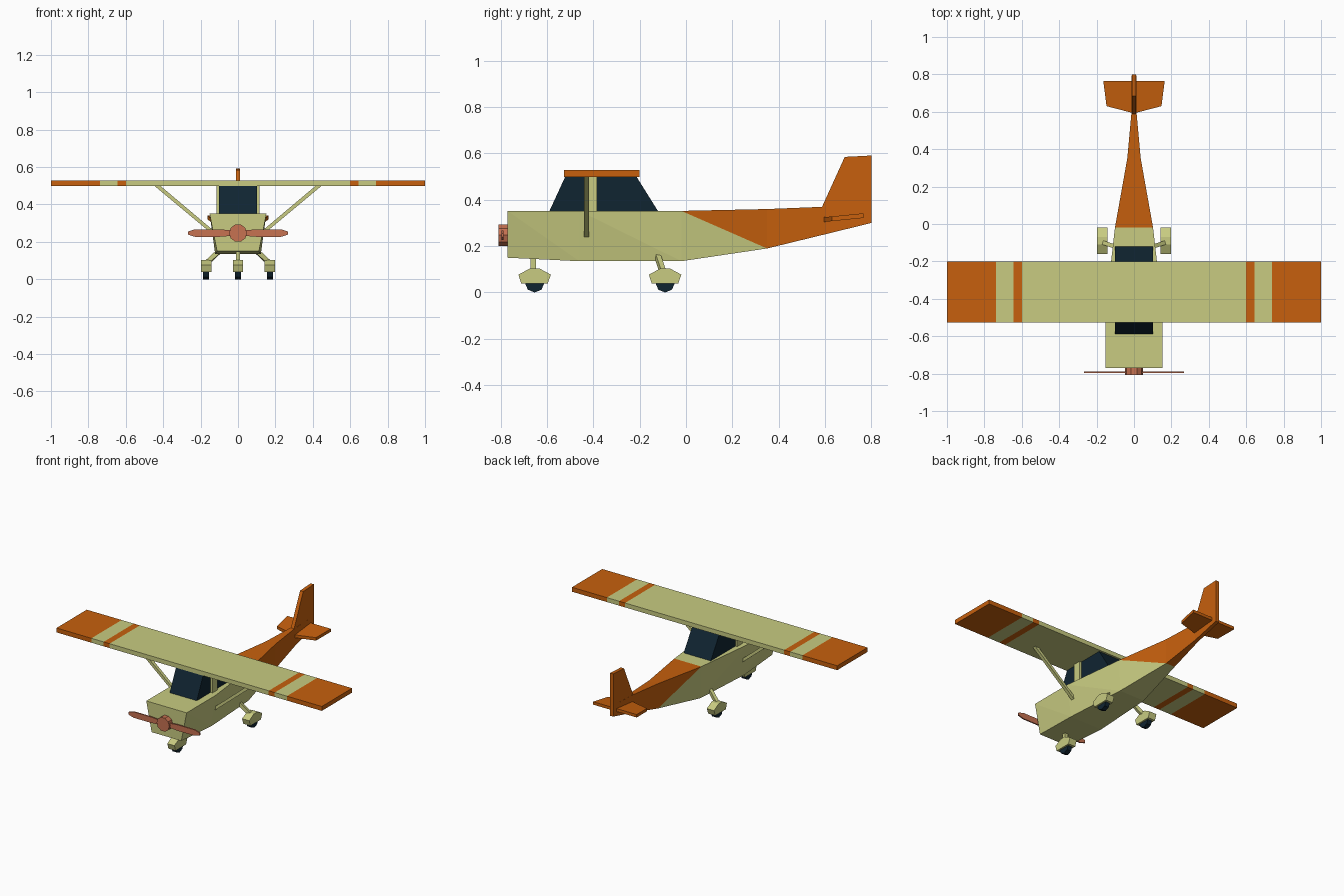
import bpy, bmesh, math
from mathutils import Vector, Matrix

if "Cube" in bpy.data.objects:
    bpy.data.objects.remove(bpy.data.objects["Cube"])


def material(name, rgb):
    m = bpy.data.materials.new(name)
    m.diffuse_color = (*rgb, 1)
    m.use_nodes = True
    m.node_tree.nodes["Principled BSDF"].inputs["Base Color"].default_value = m.diffuse_color
    return m


CREAM = material("cream paint", (0.58, 0.60, 0.22))
ORANGE = material("orange paint", (0.57, 0.117, 0.004))
NAVY = material("dark navy", (0.005, 0.018, 0.031))
COPPER = material("copper", (0.57, 0.168, 0.083))


def finish(name, bm, *mats):
    bmesh.ops.recalc_face_normals(bm, faces=bm.faces)
    me = bpy.data.meshes.new(name)
    bm.to_mesh(me)
    bm.free()
    for m in mats:
        me.materials.append(m)
    ob = bpy.data.objects.new(name, me)
    bpy.context.collection.objects.link(ob)
    return ob


def prism(name, pts, axis, lo, hi, mat):
    """Extrude a 2D outline along an axis; pts are the other two axes in order."""
    bm = bmesh.new()
    rings = []
    for h in (lo, hi):
        ring = []
        for a, b in pts:
            co = [a, b]
            co.insert("xyz".index(axis), h)
            ring.append(bm.verts.new(co))
        rings.append(ring)
        bm.faces.new(ring)
    n = len(pts)
    for i in range(n):
        j = (i + 1) % n
        bm.faces.new((rings[0][i], rings[0][j], rings[1][j], rings[1][i]))
    return finish(name, bm, mat)


def bar(name, a, b, wx, wy, mat):
    """Square bar between two points."""
    bm = bmesh.new()
    a, b = Vector(a), Vector(b)
    d = b - a
    rot = d.to_track_quat('Z', 'Y').to_matrix().to_4x4()
    bmesh.ops.create_cube(bm, size=1, matrix=Matrix.Translation((a + b) / 2) @ rot
                          @ Matrix.Diagonal((wx, wy, d.length, 1)))
    return finish(name, bm, mat)


def circle(cx, cz, r, n, start=0.0):
    return [(cx + r * math.cos(start + math.tau * i / n),
             cz + r * math.sin(start + math.tau * i / n)) for i in range(n)]


# Fuselage: lofted sections (y, top half width, bottom half width, bottom z, top z)
sections = [(-0.77, 0.152, 0.112, 0.15, 0.352), (-0.46, 0.152, 0.122, 0.135, 0.352),
            (-0.02, 0.102, 0.095, 0.135, 0.352), (0.35, 0.036, 0.034, 0.19, 0.36),
            (0.60, 0.013, 0.013, 0.251, 0.37), (0.80, 0.012, 0.012, 0.30, 0.375)]
bm = bmesh.new()
rings = [[bm.verts.new(c) for c in ((-wt, y, zt), (wt, y, zt), (wb, y, zb), (-wb, y, zb))]
         for y, wt, wb, zb, zt in sections]
bm.faces.new(rings[0])
bm.faces.new(rings[-1])
for p, q in zip(rings, rings[1:]):
    bm.faces.new((p[0], p[1], q[1], q[0]))
    bm.faces.new((p[2], p[3], q[3], q[2]))
    for t, b in ((1, 2), (0, 3)):      # sides split along the paint diagonal
        bm.faces.new((p[t], q[t], q[b]))
        bm.faces.new((p[t], q[b], p[b]))
for f in bm.faces:                     # orange behind the diagonal
    front = any(v.co.y < -0.03 or (v.co.y < 0 and v.co.z < 0.2) for v in f.verts)
    f.material_index = 0 if front else 1
finish("fuselage", bm, CREAM, ORANGE)

# Cabin glass and door pillars
prism("cabin_glass", [(-0.59, 0.35), (-0.12, 0.35), (-0.215, 0.502), (-0.52, 0.502)],
      'x', -0.102, 0.102, NAVY)
for s, side in ((1, "right"), (-1, "left")):
    prism(side + "_pillar", [(-0.44, 0.345), (-0.385, 0.345), (-0.385, 0.502), (-0.44, 0.502)],
          'x', s * 0.10, s * 0.116, CREAM)

# Wing: cut into colour bands along the span
bm = bmesh.new()
bmesh.ops.create_cube(bm, size=1, matrix=Matrix.Translation((0, -0.363, 0.514))
                      @ Matrix.Diagonal((2, 0.326, 0.03, 1)))
for x in (0.60, 0.645, 0.737):
    for s in (1, -1):
        bmesh.ops.bisect_plane(bm, geom=bm.verts[:] + bm.edges[:] + bm.faces[:],
                               plane_co=(s * x, 0, 0), plane_no=(1, 0, 0))
for f in bm.faces:
    x = abs(f.calc_center_median().x)
    f.material_index = 1 if x > 0.737 or 0.60 < x < 0.645 else 0
finish("wing", bm, CREAM, ORANGE)

# Tail fin and tailplane
prism("tail_fin", [(0.585, 0.365), (0.685, 0.585), (0.80, 0.591), (0.80, 0.31), (0.60, 0.30)],
      'x', -0.012, 0.012, ORANGE)
half = [(0, 0.595), (0.012, 0.595), (0.147, 0.63), (0.164, 0.765), (0, 0.765)]
plane = prism("tailplane", half[1:4] + [(-x, y) for x, y in half[3:0:-1]],
              'z', -0.01, 0.01, ORANGE)
for v in plane.data.vertices:
    v.co.z += 0.315 + (v.co.y - 0.6) * 0.1

# Wing struts
for s, side in ((1, "right"), (-1, "left")):
    prism(side + "_wing_strut", [(s * 0.45, 0.502), (s * 0.418, 0.502),
                                 (s * 0.128, 0.258), (s * 0.128, 0.234)],
          'y', -0.44, -0.418, CREAM)

# Landing gear: fairing, wheel and leg at three positions
fairing = [(-0.07, 0.077), (-0.02, 0.104), (0.02, 0.104), (0.07, 0.077),
           (0.056, 0.038), (-0.058, 0.038)]
for name, x, y, leg in (("nose", 0, -0.653, ((0, -0.66, 0.09), (0, -0.66, 0.16))),
                        ("right", 0.17, -0.09, ((0.165, -0.10, 0.09), (0.095, -0.122, 0.155))),
                        ("left", -0.17, -0.09, ((-0.165, -0.10, 0.09), (-0.095, -0.122, 0.155)))):
    prism(name + "_wheel_fairing", [(y + a, b) for a, b in fairing],
          'x', x - 0.027, x + 0.027, CREAM)
    prism(name + "_wheel", circle(y, 0.042, 0.042, 8, math.pi / 2),
          'x', x - 0.016, x + 0.016, NAVY)
    bar(name + "_gear_leg", *leg, 0.022, 0.024, CREAM)

# Propeller
prism("propeller_hub", circle(0, 0.247, 0.048, 10), 'y', -0.808, -0.768, COPPER)
blade = [(0.0, 0.012), (0.10, 0.02), (0.23, 0.02), (0.268, 0.008),
         (0.268, -0.008), (0.23, -0.02), (0.10, -0.02), (0.0, -0.012)]
for s, side in ((1, "right"), (-1, "left")):
    prism(side + "_propeller_blade", [(s * a, 0.247 + b) for a, b in blade],
          'y', -0.797, -0.788, COPPER)
